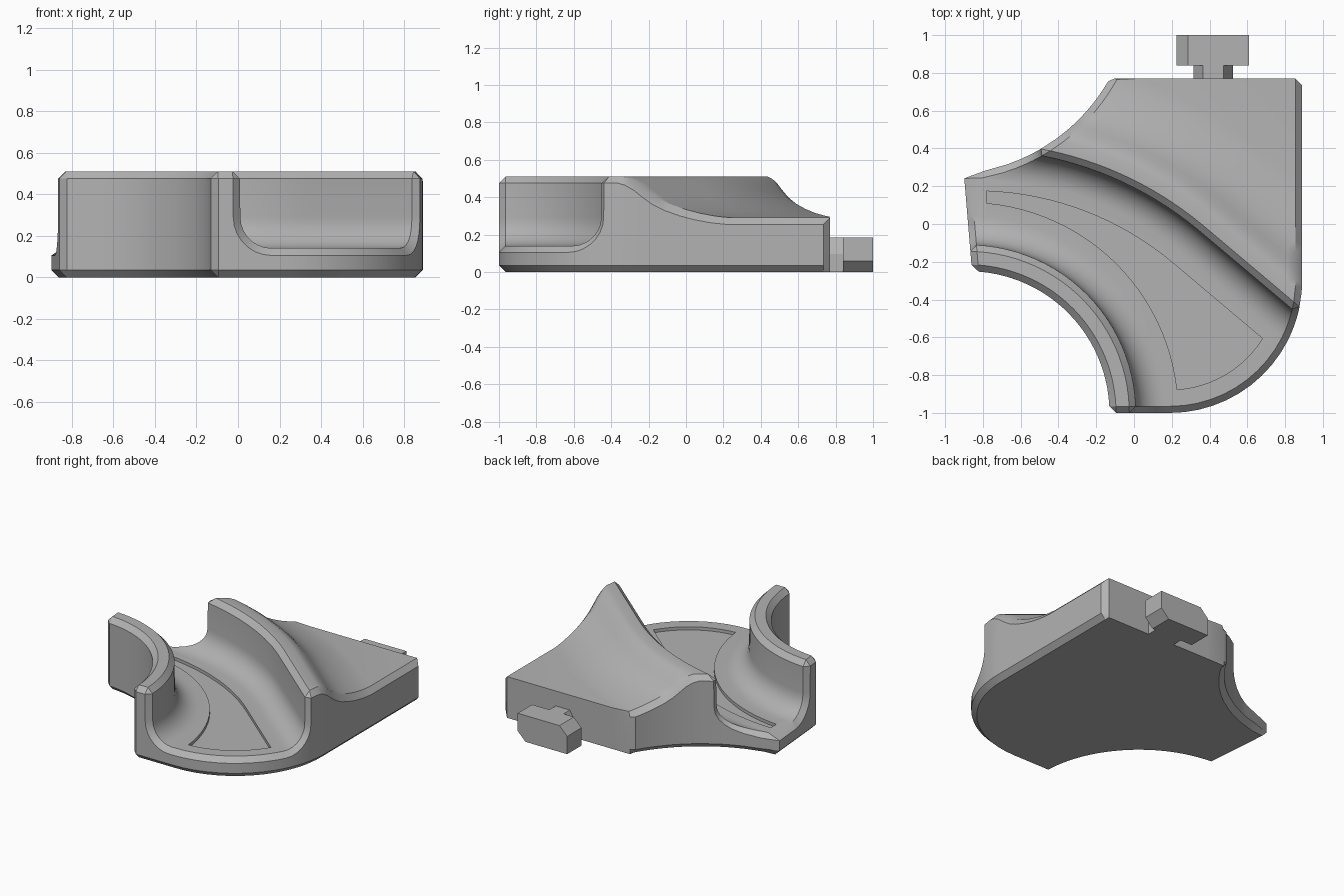
import bpy
import bmesh
from math import pi, cos, sin, atan2, hypot, sqrt

cube = bpy.data.objects.get("Cube")
if cube:
    bpy.data.objects.remove(cube)

grey = bpy.data.materials.new("plain_grey")
grey.use_nodes = True
grey.diffuse_color = (0.45, 0.45, 0.45, 1)
grey.node_tree.nodes["Principled BSDF"].inputs["Base Color"].default_value = (0.45, 0.45, 0.45, 1)

E = 0.035              # chamfer size
TOP, FLOOR, SHELF = 0.51, 0.14, 0.29
RIGHT, BACK = 0.89, 0.77
IN_C, IN_R = (-0.88, -1.0), 0.75       # hollow front corner
BK_C, BK_R = (-1.0, 1.26), 1.0         # hollow back corner
RD_C, RD_R = (0.19, -0.3), 0.7         # rounded front corner
RG_C, RG_R = (-0.84, -1.45), 1.865     # curved part of the ridge
RG_A = atan2(0.765, 0.645)             # where the ridge turns straight
STEPS = 24


def dist(p, c):
    return hypot(p[0] - c[0], p[1] - c[1])


def left_edge(y):
    return -0.9 + (0.26 - y) / 12


def in_outline(p, inset):
    x, y = p
    if x > RIGHT - inset or y < -1 + inset or y > BACK or x < left_edge(y) + inset:
        return False
    if x > RD_C[0] and y < RD_C[1] and dist(p, RD_C) > RD_R - inset:
        return False
    return dist(p, BK_C) >= BK_R + inset


def in_recess(p, inset):
    return p[0] > -0.78 and (p[0] < RD_C[0] or dist(p, RD_C) < 0.578)


def inner_path(r):
    def at(s):
        a = pi / 4 - s
        return IN_C[0] + r * cos(a), IN_C[1] + r * sin(a)
    return at


def ridge_path(d):
    def at(s):
        s -= 0.3
        a = RG_A - min(s, 0) / RG_R
        run = max(s, 0)
        r = RG_R + d
        return (RG_C[0] + r * cos(a) + run * sin(RG_A),
                RG_C[1] + r * sin(a) - run * cos(RG_A))
    return at


def limit(path, sign, inset, test):
    """Parameter at which a path leaves the tested region."""
    s = 0
    while test(path(s + sign * 0.02), inset):
        s += sign * 0.02
    lo, hi = s, s + sign * 0.02
    for _ in range(30):
        mid = (lo + hi) / 2
        if test(path(mid), inset):
            lo = mid
        else:
            hi = mid
    return lo


def clipped(path, z, inset=0, test=in_outline):
    a, b = (limit(path, sg, inset, test) for sg in (-1, 1))
    return [(*path(a + (b - a) * i / STEPS), z) for i in range(STEPS + 1)]


def arc(r, a, b, z, n=10):
    return [(RD_C[0] + r * cos(a + (b - a) * i / n),
             RD_C[1] + r * sin(a + (b - a) * i / n), z) for i in range(n)]


def fillet(sign, centre):
    """Rows of (offset, height, end offset, end height) from wall to floor."""
    rows = []
    for i in range(8):
        a = i / 7 * pi / 2
        rows.append((centre - sign * 0.15 * cos(a), 0.29 - 0.15 * sin(a),
                     centre - sign * (0.15 + E) * cos(a), 0.29 - (0.15 + E) * sin(a)))
    return rows


# Cross-section of the low curved wall, and of the ridge with its back slope
wall = [(IN_R, TOP - E, IN_R, TOP - E), (0.785, TOP, 0.785, TOP - E),
        (0.855, TOP, 0.855, TOP - E), (0.89, TOP - E, 0.855, TOP - E)] + fillet(1, 1.042)
slope = [(0.08, TOP), (0.11, 0.498), (0.145, 0.472), (0.18, 0.435), (0.22, 0.397),
         (0.27, 0.364), (0.33, 0.336), (0.39, 0.315), (0.45, 0.3), (0.474, 0.296), (0.52, SHELF)]
ridge = fillet(-1, -0.172)[::-1] + [(-0.02, TOP - E, 0.015, TOP - E), (0.015, TOP, 0.015, TOP - E)]
ridge += [(d, z, d, z - E) for d, z in slope]

bm = bmesh.new()


def face(points):
    bm.faces.new([bm.verts.new(p) for p in points])


def strip(a, b):
    for i in range(len(a) - 1):
        face([a[i], a[i + 1], b[i + 1], b[i]])


def sweep(profile, make_path):
    """Rows along the paths, joined into a skin with chamfered ends."""
    rows = []
    for d, z, d_end, z_end in profile:
        row = clipped(make_path(d), z, E)
        rim = clipped(make_path(d_end), z_end)
        start = row[0] if d == IN_R or row[0][1] > BACK - 0.001 else rim[0]
        end = row[-1] if d == IN_R else rim[-1]
        rows.append((row, start, end))
    for (r0, s0, e0), (r1, s1, e1) in zip(rows, rows[1:]):
        strip(r0, r1)
        strip([r0[0], r1[0]], [s0, s1])
        strip([r0[-1], r1[-1]], [e0, e1])
    return rows


wall_rows = sweep(wall, inner_path)
ridge_rows = sweep(ridge, ridge_path)

# Channel floor with its chamfered ends
w_row, w_start, w_end = wall_rows[-1]
r_row, r_start, r_end = ridge_rows[0]
a_end = atan2(r_row[-1][1] - RD_C[1], r_row[-1][0] - RD_C[0])
inner = arc(RD_R - E, -pi / 2, a_end, FLOOR)
outer = arc(RD_R, -pi / 2, a_end, FLOOR - E)
face(w_row + inner + r_row[::-1])
strip([w_row[-1]] + inner + [r_row[-1]], [w_end] + outer + [r_end])
strip([w_row[0], r_row[0]], [w_start, r_start])

# Flat shelf behind the slope
s_row, s_start, s_end = ridge_rows[-1]
corner_in, corner_out = (RIGHT - E, BACK, SHELF), (RIGHT, BACK - E, SHELF - E)
face(s_row + [corner_in])
strip([s_row[-1], corner_in], [s_end, corner_out])
# Cut corner closes down to the base
corner_back = (RIGHT - E, BACK, SHELF)
bmesh.ops.remove_doubles(bm, verts=bm.verts[:], dist=1e-4)


def base_inset(co):
    """Pull a rim point inwards for the chamfer under the body."""
    x, y = co.x, co.y
    at_back = y > BACK - 0.002
    for c, r in ((IN_C, IN_R), (BK_C, BK_R)):
        d = dist((x, y), c)
        if d < r + 0.003:
            x, y = c[0] + (x - c[0]) * (r + E) / d, c[1] + (y - c[1]) * (r + E) / d
    if x > RD_C[0] and y < RD_C[1]:
        d = dist((x, y), RD_C)
        if d > RD_R - E:
            k = (RD_R - E) / d
            x, y = RD_C[0] + (x - RD_C[0]) * k, RD_C[1] + (y - RD_C[1]) * k
    x = max(min(x, RIGHT - E), left_edge(y) + E)
    y = max(y, -1 + E)
    return x, BACK if at_back else y


# Side walls, chamfered foot and underside
edges = [e for e in bm.edges if e.is_boundary]
for level in (E, 0):
    geom = bmesh.ops.extrude_edge_only(bm, edges=edges)["geom"]
    verts = {g for g in geom if isinstance(g, bmesh.types.BMVert)}
    edges = [g for g in geom if isinstance(g, bmesh.types.BMEdge)
             and all(v in verts for v in g.verts)]
    for v in verts:
        v.co.z = level
        if level == 0:
            v.co.x, v.co.y = base_inset(v.co)
bmesh.ops.remove_doubles(bm, verts=bm.verts[:], dist=1e-4)
bmesh.ops.holes_fill(bm, edges=[e for e in bm.edges if e.is_boundary], sides=0)


def finish(mesh_bm, name):
    bmesh.ops.recalc_face_normals(mesh_bm, faces=mesh_bm.faces[:])
    mesh = bpy.data.meshes.new(name)
    mesh_bm.to_mesh(mesh)
    mesh_bm.free()
    mesh.materials.append(grey)
    obj = bpy.data.objects.new(name, mesh)
    bpy.context.collection.objects.link(obj)
    return obj


def prism(name, points, offset):
    b = bmesh.new()
    f = b.faces.new([b.verts.new(p) for p in points])
    ext = bmesh.ops.extrude_face_region(b, geom=[f])["geom"]
    bmesh.ops.translate(b, vec=offset, verts=[g for g in ext if isinstance(g, bmesh.types.BMVert)])
    return finish(b, name)


body = finish(bm, "channel_body")

# Shallow recess in the channel floor
near = clipped(inner_path(1.115), FLOOR - 0.022, 0, in_recess)
far = clipped(ridge_path(-0.24), FLOOR - 0.022, 0, in_recess)
a0, a1 = (atan2(p[1] - RD_C[1], p[0] - RD_C[0]) for p in (near[-1], far[-1]))
cutter = prism("recess_cutter", near + arc(0.578, a0, a1, FLOOR - 0.022)[1:] + far[::-1], (0, 0, 0.1))
cutter.hide_render = True
mod = body.modifiers.new("recess", 'BOOLEAN')
mod.operation, mod.solver, mod.object = 'DIFFERENCE', 'EXACT', cutter
bpy.ops.object.select_all(action='DESELECT')
bpy.context.view_layer.objects.active = body
body.select_set(True)
bpy.ops.object.modifier_apply(modifier=mod.name)
bpy.data.objects.remove(cutter)
bpy.ops.object.shade_smooth_by_angle(angle=pi / 6)

# T-shaped connector at the back
neck = [(0.315, 0), (0.525, 0), (0.525, 0.095), (0.475, 0.185), (0.365, 0.185), (0.315, 0.095)]
head = [(0.225, 0), (0.55, 0), (0.61, 0.06), (0.61, 0.185), (0.285, 0.185), (0.225, 0.125)]
prism("connector_neck", [(x, 0.75, z) for x, z in neck], (0, 0.09, 0))
prism("connector_head", [(x, 0.84, z) for x, z in head], (0, 0.16, 0))
